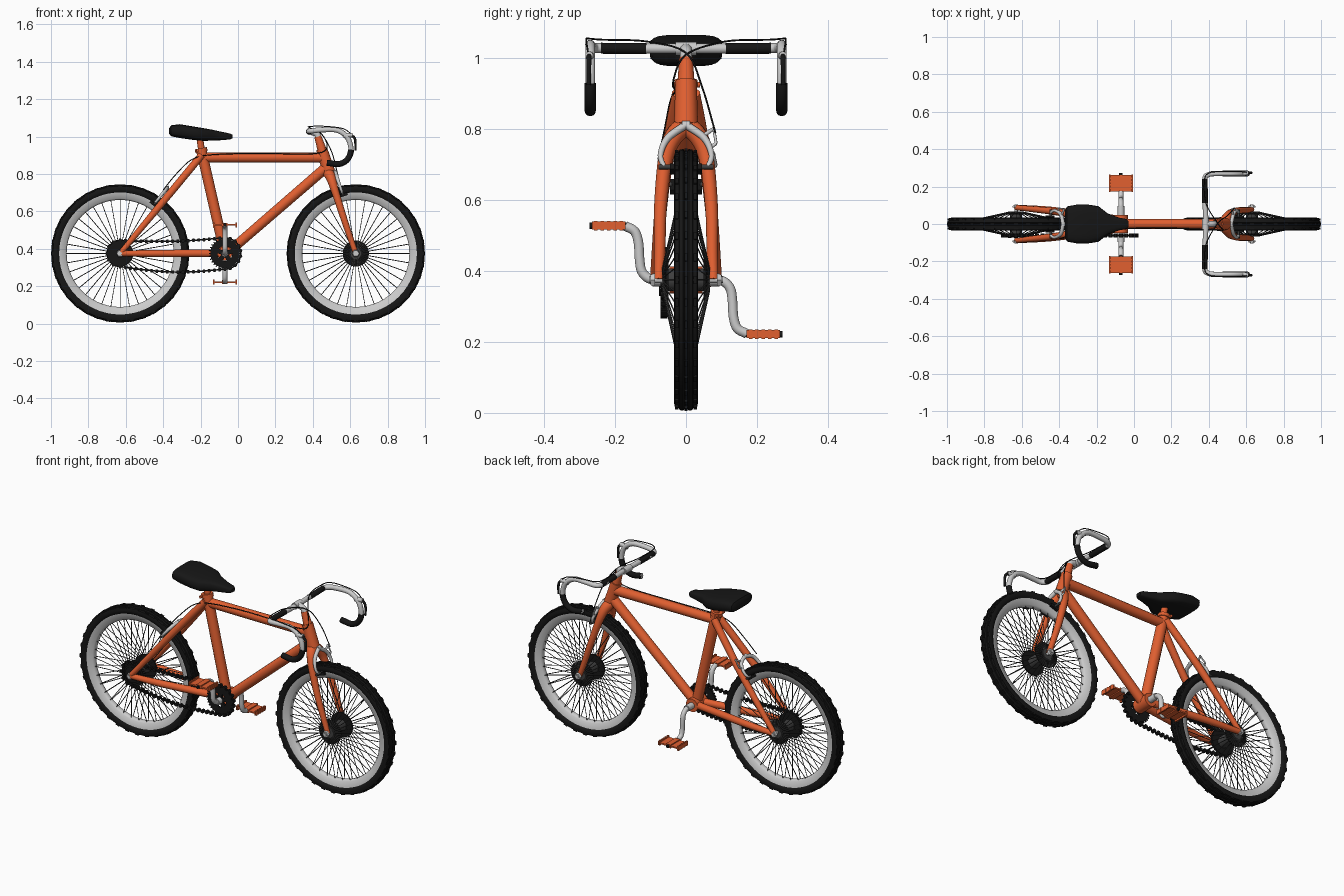
import bpy, bmesh
from math import sin, cos, pi, radians, copysign
from mathutils import Matrix, Vector

if "Cube" in bpy.data.objects:
    bpy.data.objects.remove(bpy.data.objects["Cube"])


def material(name, rgb):
    m = bpy.data.materials.new(name)
    m.diffuse_color = (*rgb, 1)
    m.use_nodes = True
    m.node_tree.nodes["Principled BSDF"].inputs["Base Color"].default_value = m.diffuse_color
    return m


ORANGE = material("orange_paint", (0.75, 0.115, 0.03))
BLACK = material("black_rubber", (0.008, 0.008, 0.008))
DARK = material("dark_steel", (0.05, 0.05, 0.05))


def link(name, data, mat):
    ob = bpy.data.objects.new(name, data)
    bpy.context.collection.objects.link(ob)
    if mat:
        data.materials.append(mat)
    return ob


def smooth(pts, n=5):
    """Catmull-Rom through 4-component points (x, y, z, radius)."""
    p = [Vector(q) for q in pts]
    p = [2 * p[0] - p[1]] + p + [2 * p[-1] - p[-2]]
    out = []
    for a, b, c, d in zip(p, p[1:], p[2:], p[3:]):
        for i in range(n):
            t = i / n
            out.append(0.5 * (2 * b + (c - a) * t + (2 * a - 5 * b + 4 * c - d) * t * t
                              + (3 * b - a - 3 * c + d) * t ** 3))
    return out + [p[-2]]


def tubes(name, paths, mat=None, res=4):
    cu = bpy.data.curves.new(name, 'CURVE')
    cu.dimensions = '3D'
    cu.bevel_depth, cu.bevel_resolution, cu.use_fill_caps = 1, res, True
    for path in paths:
        s = cu.splines.new('POLY')
        s.points.add(len(path) - 1)
        for sp, (x, y, z, r) in zip(s.points, path):
            sp.co, sp.radius = (x, y, z, 1), r
    return link(name, cu, mat)


def both(path):
    return [path, [(x, -y, z, r) for x, y, z, r in path]]


def finish(name, bm, mat):
    bmesh.ops.recalc_face_normals(bm, faces=bm.faces)
    me = bpy.data.meshes.new(name)
    bm.to_mesh(me)
    bm.free()
    return link(name, me, mat)


def loft(name, rings, mat, closed):
    """Skin successive vertex rings; closed joins last to first, else caps."""
    bm = bmesh.new()
    vs = [[bm.verts.new(c) for c in r] for r in rings]
    n = len(vs[0])
    for i in range(len(vs) if closed else len(vs) - 1):
        a, b = vs[i], vs[(i + 1) % len(vs)]
        for j in range(n):
            bm.faces.new((a[j], a[(j + 1) % n], b[(j + 1) % n], b[j]))
    if not closed:
        bm.faces.new(vs[0])
        bm.faces.new(vs[-1])
    return finish(name, bm, mat)


def lathe(name, x, profile, mat=None, n=56, z=0.375):
    """Revolve a closed (radius, y) loop about a y axis."""
    rings = [[(x + r * cos(a), y, z + r * sin(a)) for r, y in profile]
             for a in [2 * pi * i / n for i in range(n)]]
    return loft(name, rings, mat, True)


def boxes(name, items, mat=None):
    """Items are (centre, size, turn about y)."""
    bm = bmesh.new()
    for c, s, a in items:
        bmesh.ops.create_cube(bm, size=1, matrix=Matrix.Translation(c)
                              @ Matrix.Rotation(a, 4, 'Y') @ Matrix.Diagonal((*s, 1)))
    return finish(name, bm, mat)


# Wheels
H = 0.375
for tag, wx in (("rear", -0.63), ("front", 0.63)):
    half = [(0.322, 0.020), (0.332, 0.031), (0.346, 0.034), (0.360, 0.031),
            (0.362, 0.020), (0.367, 0.018), (0.369, 0.008), (0.364, 0.004)]
    lathe(tag + "_tire", wx, half + [(r, -y) for r, y in reversed(half)], BLACK)
    knobs = []
    for i in range(36):
        a = 2 * pi * i / 36
        for y, r in ((-0.026, 0.360), (0.0, 0.364), (0.026, 0.360)):
            knobs.append(((wx + r * cos(a), y, H + r * sin(a)), (0.012, 0.009, 0.022), -a))
    boxes(tag + "_tire_knobs", knobs, BLACK)
    lathe(tag + "_rim", wx, [(0.286, -0.008), (0.294, -0.018), (0.327, -0.025),
                             (0.327, 0.025), (0.294, 0.018), (0.286, 0.008)])
    spokes = []
    for i in range(36):
        a = 2 * pi * i / 36
        spokes += both([(wx + 0.03 * cos(a), 0.066, H + 0.03 * sin(a), 0.0022),
                        (wx + 0.29 * cos(a), 0.008, H + 0.29 * sin(a), 0.0022)])
    tubes(tag + "_spokes", spokes, DARK, 0)
    for s in (-1, 1):
        lathe(f"{tag}_hub_flange_{'right' if s < 0 else 'left'}", wx,
              [(0.02, 0.050 * s), (0.070, 0.050 * s), (0.070, 0.057 * s), (0.02, 0.061 * s)], BLACK, 32)
    tubes(tag + "_hub", [[(wx, -0.066, H, 0.032), (wx, 0.066, H, 0.032)]], DARK)
    tubes(tag + "_axle", [[(wx, -0.105, H, 0.009), (wx, 0.105, H, 0.009)]])
    tubes(tag + "_axle_nuts", both([(wx, 0.088, H, 0.021), (wx, 0.1, H, 0.017)]), None, 1)

# Frame
tubes("seat_tube", [[(-0.07, 0, H, 0.028), (-0.197, 0, 0.93, 0.028)]], ORANGE)
tubes("seat_post", [[(-0.193, 0, 0.91, 0.018), (-0.205, 0, 1.0, 0.018)]], ORANGE)
tubes("seat_clamp", [[(-0.195, 0, 0.918, 0.033), (-0.199, 0, 0.938, 0.033)]], ORANGE)
tubes("clamp_bolt", [[(-0.215, -0.04, 0.925, 0.008), (-0.215, 0.04, 0.925, 0.008)]], ORANGE)
tubes("top_tube", [[(-0.19, 0, 0.888, 0.026), (0.46, 0, 0.888, 0.028)]], ORANGE)
tubes("down_tube", [[(-0.06, 0, 0.375, 0.026), (0.475, 0, 0.838, 0.028)]], ORANGE)
tubes("head_tube", [[(0.486, 0, 0.81, 0.034), (0.447, 0, 0.935, 0.030)]], ORANGE)
tubes("steering_post", [[(0.452, 0, 0.92, 0.025), (0.427, 0, 1.0, 0.019)]], ORANGE)
tubes("bottom_bracket", [[(-0.07, -0.047, H, 0.038), (-0.07, 0.047, H, 0.038)]], ORANGE)
tubes("chain_stays", both(smooth([(-0.08, 0.025, H, 0.02), (-0.27, 0.05, H, 0.02),
                                  (-0.45, 0.074, H, 0.019), (-0.63, 0.088, H, 0.015)])), ORANGE)
tubes("seat_stays", both(smooth([(-0.195, 0.02, 0.9, 0.02), (-0.29, 0.042, 0.785, 0.02),
                                 (-0.42, 0.066, 0.628, 0.019), (-0.63, 0.088, H, 0.014)])), ORANGE)

# Fork
tubes("fork", both(smooth([(0.48, 0, 0.81, 0.03), (0.497, 0.034, 0.78, 0.027),
                           (0.517, 0.058, 0.715, 0.021), (0.56, 0.072, 0.58, 0.018),
                           (0.6, 0.074, 0.46, 0.016), (0.63, 0.077, H, 0.014)])), ORANGE)

# Saddle
rings = []
for x, w, top, bot in ((-0.368, 0.075, 1.045, 1.015), (-0.358, 0.094, 1.060, 1.002),
                       (-0.31, 0.103, 1.066, 0.992), (-0.24, 0.103, 1.054, 0.982),
                       (-0.19, 0.095, 1.046, 0.977), (-0.14, 0.056, 1.037, 0.978),
                       (-0.08, 0.034, 1.024, 0.981), (-0.042, 0.027, 1.016, 0.985),
                       (-0.03, 0.016, 1.010, 0.990)):
    ring = []
    for i in range(20):
        c, s = cos(2 * pi * i / 20), sin(2 * pi * i / 20)
        ring.append((x, w * copysign(abs(c) ** 0.55, c),
                     (top + bot) / 2 + (top - bot) / 2 * copysign(abs(s) ** 0.55, s)))
    rings.append(ring)
loft("saddle", rings, BLACK, False)

# Handlebar, grips, levers
drop = smooth([(0.385, 0, 1.027, 0.014), (0.38, 0.12, 1.027, 0.014), (0.378, 0.235, 1.028, 0.014),
               (0.398, 0.264, 1.031, 0.014), (0.45, 0.27, 1.036, 0.014), (0.53, 0.27, 1.034, 0.014),
               (0.585, 0.27, 0.995, 0.014), (0.604, 0.27, 0.93, 0.014), (0.585, 0.27, 0.878, 0.014),
               (0.54, 0.27, 0.853, 0.014), (0.475, 0.27, 0.86, 0.014)])
tubes("handlebar", both(drop))
tubes("drop_grips", both([(p[0], p[1], p[2], 0.016) for p in drop[35:]]), BLACK)
tubes("top_grips", both([(0.38, 0.112, 1.027, 0.0155), (0.378, 0.24, 1.028, 0.0155)]), BLACK)
tubes("stem", [smooth([(0.433, 0, 0.985, 0.017), (0.42, 0, 1.015, 0.017), (0.378, 0, 1.028, 0.017)])])
tubes("stem_clamp", [[(0.382, -0.03, 1.027, 0.019), (0.382, 0.03, 1.027, 0.019)]])
tubes("brake_hoods", both([(0.565, 0.27, 1.005, 0.014), (0.612, 0.273, 1.008, 0.011)]))
tubes("brake_levers", both(smooth([(0.605, 0.273, 1.008, 0.008), (0.626, 0.274, 0.985, 0.007),
                                   (0.628, 0.274, 0.925, 0.006)])), BLACK)

# Rim brakes: arch over the tyre, pads each side of the rim
for tag, wx, d, off in (("front", 0.63, (-0.32, 0.947), (0.033, 0.011)),
                        ("rear", -0.63, (0.63, 0.777), (-0.02, 0.016))):
    def at(dist, y, r):
        return (wx + d[0] * dist + off[0], y, H + d[1] * dist + off[1], r)
    top = 0.45 if tag == "front" else 0.43
    tubes(tag + "_brake_arch", both(smooth([at(0.325, 0.062, 0.007), at(0.36, 0.072, 0.008),
                                            at(0.41, 0.052, 0.010), at(top, 0, 0.011)])))
    tubes(tag + "_brake_cable_arm", [[at(0.415, 0.045, 0.006), at(0.44, 0.08, 0.005)],
                                     [at(0.38, 0.066, 0.005), at(0.395, 0.085, 0.005)],
                                     [at(0.395, 0.085, 0.004), at(0.44, 0.078, 0.004)]])
    tubes(tag + "_brake_pivot", [[at(top, -0.011, 0.011), at(top, 0.011, 0.011)]])
    tubes(tag + "_brake_bolts", both([at(0.325, 0.04, 0.007), at(0.325, 0.078, 0.007)]), DARK)
    ang = -0.33 if tag == "front" else 0.68
    px, _, pz, _ = at(0.318, 0, 0)
    boxes(tag + "_brake_pads", [((px, s * 0.038, pz), (0.05, 0.014, 0.016), ang) for s in (-1, 1)], BLACK)

# Cables
k = 0.0026
start = [(0.61, 1, 1.01, k), (0.56, 1.02, 1.043, k), (0.46, 1.02, 1.055, k),
         (0.40, 0.99, 1.055, k), (0.377, 0.85, 1.052, k), (0.385, 0.4, 1.047, k)]
tubes("front_brake_cable", [smooth([(x, -0.275 * y, z, r) for x, y, z, r in start] + [
      (0.445, 0, 1.015, k), (0.5, 0.045, 0.92, k), (0.535, 0.083, 0.79, k)])], BLACK)
tubes("rear_brake_cable", [smooth([(x, 0.275 * y, z, r) for x, y, z, r in start] + [
      (0.45, 0, 1.01, k), (0.475, -0.035, 0.94, k), (0.4, -0.03, 0.908, k),
      (0.1, -0.02, 0.91, k), (-0.15, -0.033, 0.902, k), (-0.25, -0.045, 0.875, k),
      (-0.33, -0.06, 0.8, k), (-0.4, -0.078, 0.715, k)])], BLACK)

# Drivetrain on the -y side
cx, cy = -0.07, -0.062
lathe("chainring", cx, [(0.040, cy - 0.005), (0.078, cy - 0.005), (0.078, cy + 0.005), (0.040, cy + 0.005)], BLACK, 40)
boxes("chainring_teeth", [((cx + 0.08 * cos(a), cy, H + 0.08 * sin(a)), (0.012, 0.006, 0.006), -a)
                          for a in [2 * pi * i / 32 for i in range(32)]], BLACK)
boxes("chainring_spider", [((cx + 0.028 * cos(a), cy, H + 0.028 * sin(a)), (0.05, 0.01, 0.024), -a)
                           for a in [2 * pi * i / 5 + 0.3 for i in range(5)]], BLACK)
for i, r in enumerate((0.066, 0.055, 0.045)):
    y = cy - 0.006 * i
    lathe(f"rear_sprocket_{i + 1}", -0.63, [(0.018, y - 0.002), (r, y - 0.002), (r, y + 0.002), (0.018, y + 0.002)], BLACK, 32)

loop = [(cx + 0.084 * cos(a), H + 0.084 * sin(a)) for a in [radians(-90 + 10 * i) for i in range(19)]]
loop += [(cx - 0.56 * t, H + 0.084 - 0.014 * t - 0.012 * sin(pi * t)) for t in [i / 20 for i in range(1, 20)]]
loop += [(-0.63 + 0.07 * cos(a), H + 0.07 * sin(a)) for a in [radians(90 + 15 * i) for i in range(13)]]
loop += [(-0.63 + 0.56 * t, H - 0.07 - 0.014 * t - 0.022 * sin(pi * t)) for t in [i / 20 for i in range(1, 21)]]
tubes("chain_links", [[(x, cy, z, 0.0045) for x, z in loop]], BLACK, 1)
rollers, gap = [], 0
for (x0, z0), (x1, z1) in zip(loop, loop[1:]):
    gap += ((x1 - x0) ** 2 + (z1 - z0) ** 2) ** 0.5
    if gap > 0.027:
        gap = 0
        rollers.append([(x1, cy - 0.010, z1, 0.0105), (x1, cy + 0.010, z1, 0.0105)])
tubes("chain_rollers", rollers, BLACK, 1)

# Cranks and pedals, half a turn apart
tubes("crank_axle", [[(cx, -0.095, H, 0.018), (cx, 0.095, H, 0.018)]])
for tag, s in (("right", -1), ("left", 1)):
    tubes(tag + "_crank", [smooth([(cx, s * y, H - s * z, 0.0135) for y, z in (
        (0.075, 0), (0.105, 0.004), (0.125, 0.025), (0.131, 0.06), (0.134, 0.105),
        (0.145, 0.137), (0.172, 0.152))])])
    pz, py = H - s * 0.153, s * 0.218
    tubes(tag + "_pedal_axle", [[(cx, s * 0.16, pz, 0.008), (cx, s * 0.272, pz, 0.009)]], BLACK)
    parts = [((cx, py, pz), (0.12, 0.086, 0.008), 0), ((cx, py, pz), (0.03, 0.09, 0.02), 0)]
    for e in (-1, 1):
        parts.append(((cx + e * 0.06, py, pz), (0.007, 0.094, 0.022), 0))
        parts += [((cx + e * 0.06, py + j * 0.018, pz), (0.009, 0.010, 0.027), 0) for j in range(-2, 3)]
    boxes(tag + "_pedal", parts, ORANGE)

# Meshes with smooth shading and crisp edges
bpy.ops.object.select_all(action='SELECT')
bpy.context.view_layer.objects.active = bpy.data.objects["saddle"]
bpy.ops.object.convert(target='MESH')
bpy.ops.object.shade_smooth_by_angle(angle=radians(40))
